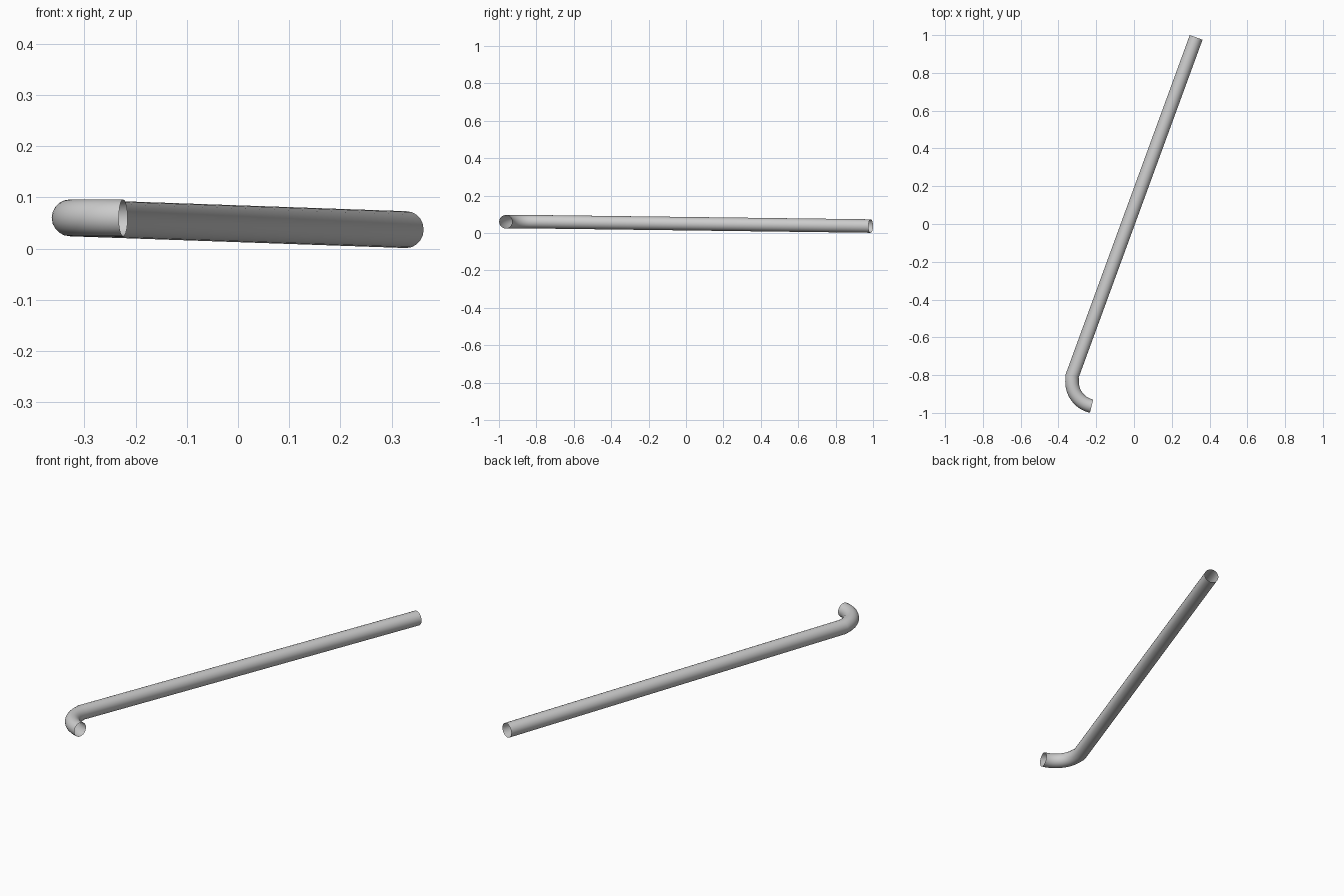
import bpy
from math import sin, cos, radians

if "Cube" in bpy.data.objects:
    bpy.data.objects.remove(bpy.data.objects["Cube"])

RADIUS = 0.036
BEND_R = 0.131
BEND_CENTRE = (-0.328 + BEND_R, -0.836)
SWEEP = 78
BEND_Z = 0.060
STEPS = 20

# Centre line: sloping straight run, slight kink, then a level hooked bend
path = [(0.329, 0.9876, RADIUS + 0.001), (-0.328, -0.806, BEND_Z)]
for i in range(STEPS + 1):
    a = radians(180 + SWEEP * i / STEPS)
    path.append((BEND_CENTRE[0] + BEND_R * cos(a),
                 BEND_CENTRE[1] + BEND_R * sin(a), BEND_Z))

# Open-ended round tube swept along the centre line
curve = bpy.data.curves.new("bent_tube", 'CURVE')
curve.dimensions = '3D'
curve.bevel_depth = RADIUS
curve.bevel_resolution = 8
curve.use_fill_caps = False
spline = curve.splines.new('POLY')
spline.points.add(len(path) - 1)
for point, co in zip(spline.points, path):
    point.co = (*co, 1)

tube = bpy.data.objects.new("bent_tube", curve)
bpy.context.collection.objects.link(tube)
bpy.context.view_layer.objects.active = tube
tube.select_set(True)
bpy.ops.object.convert(target='MESH')
bpy.ops.object.shade_smooth_by_angle(angle=radians(40))
